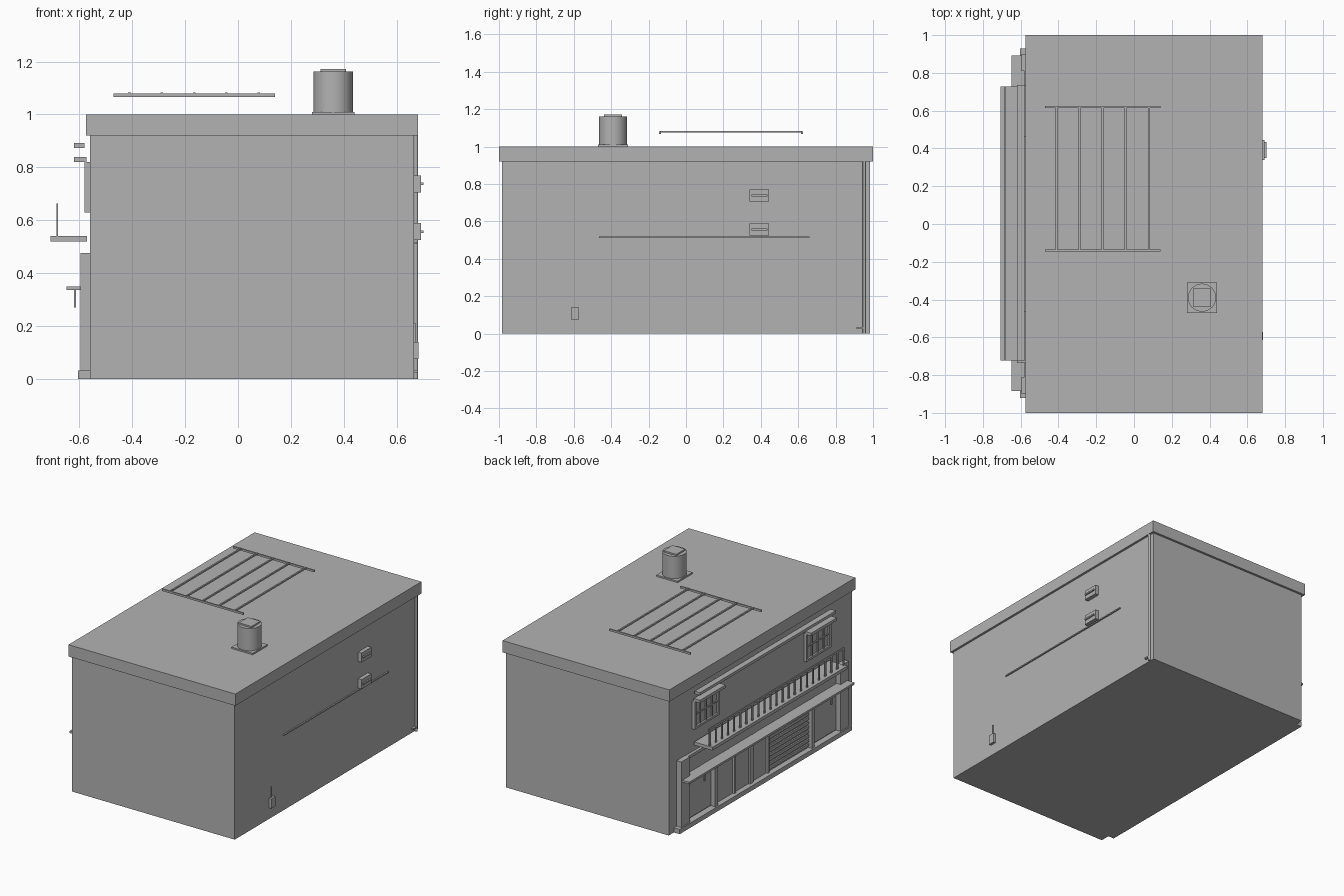
import bpy, math

cube = bpy.data.objects.get("Cube")
if cube:
    bpy.data.objects.remove(cube, do_unlink=True)

GREY = (0.45, 0.45, 0.45, 1)
grey = bpy.data.materials.new("plain_grey")
grey.use_nodes = True
grey.diffuse_color = GREY
bsdf = grey.node_tree.nodes["Principled BSDF"]
bsdf.inputs["Base Color"].default_value = GREY
bsdf.inputs["Roughness"].default_value = 0.8


def box(name, xs, ys, zs):
    """Axis-aligned box given by its x, y and z ranges."""
    bpy.ops.mesh.primitive_cube_add(size=1)
    ob = bpy.context.object
    ob.name = name
    ranges = [sorted(r) for r in (xs, ys, zs)]
    for v in ob.data.vertices:
        for i, (lo, hi) in enumerate(ranges):
            v.co[i] = hi if v.co[i] > 0 else lo
    ob.data.materials.append(grey)
    return ob


def cylinder(name, radius, centre, zs, sides=16):
    bpy.ops.mesh.primitive_cylinder_add(
        vertices=sides, radius=radius, depth=zs[1] - zs[0],
        location=(*centre, sum(zs) / 2))
    ob = bpy.context.object
    ob.name = name
    ob.data.materials.append(grey)
    bpy.ops.object.shade_smooth_by_angle(angle=math.radians(30))
    return ob


def spread(lo, hi, count):
    return [lo + (hi - lo) * i / (count - 1) for i in range(count)]


WALL = -0.56    # shop front wall
SIDE = 0.665    # opposite wall

# Building shell
box("building_body", (WALL, SIDE), (-0.985, 0.985), (0, 0.925))
box("roof_slab", (-0.575, 0.68), (-1, 1), (0.92, 1.0))

# Roof rack
for y in (-0.14, 0.62):
    box("rack_rail", (-0.47, 0.14), (y - 0.005, y + 0.005), (1.067, 1.08))
for x in spread(-0.41, 0.078, 5):
    box("rack_bar", (x - 0.005, x + 0.005), (-0.14, 0.62), (1.074, 1.084))

# Roof vent
VX, VY = 0.36, -0.39
box("vent_base", (VX - 0.08, VX + 0.08), (VY - 0.08, VY + 0.08), (1.0, 1.01))
cylinder("vent_drum", 0.075, (VX, VY), (1.01, 1.162))
box("vent_cap", (VX - 0.048, VX + 0.048), (VY - 0.048, VY + 0.048), (1.16, 1.172))

# Service side: cooling units, pipes and meter
for z in (0.738, 0.557):
    box("cooling_unit", (SIDE, 0.692), (0.34, 0.445), (z - 0.032, z + 0.032))
    box("unit_grip", (0.69, 0.701), (0.35, 0.435), (z - 0.005, z + 0.005))
box("wall_pipe", (SIDE, 0.674), (-0.465, 0.66), (0.51, 0.518))
cylinder("downpipe", 0.008, (0.673, 0.953), (0, 0.92), 12)
box("downpipe_spout", (SIDE, 0.68), (0.912, 0.953), (0.025, 0.034))
box("meter_box", (SIDE, 0.682), (-0.615, -0.572), (0.075, 0.14))
box("meter_conduit", (SIDE, 0.671), (-0.597, -0.591), (0.14, 0.212))

# Shop front: cornice, upper windows and awnings
box("cornice_rail", (-0.62, -0.58), (-0.725, 0.735), (0.873, 0.892))
for s in (1, -1):
    lo, hi = 0.475, 0.725
    zlo, zhi = 0.63, 0.82
    box("window_awning", (-0.62, -0.572), (s * 0.46, s * 0.735), (0.82, 0.84))
    box("window_glass", (-0.567, WALL), (s * lo, s * hi), (zlo, zhi))
    for y in (lo, hi):
        box("window_jamb", (-0.58, WALL), (s * y - 0.009, s * y + 0.009), (zlo, zhi))
    for z in (zlo, zhi - 0.015):
        box("window_rail", (-0.58, WALL), (s * lo, s * hi), (z, z + 0.015))
    for y in spread(lo, hi, 5)[1:-1]:
        box("window_mullion", (-0.575, WALL), (s * y - 0.004, s * y + 0.004), (zlo, zhi))
    box("window_crossbar", (-0.575, WALL), (s * lo, s * hi), (0.721, 0.729))

# Balcony
box("balcony_floor", (-0.708, -0.57), (-0.722, 0.727), (0.519, 0.541))
for y in spread(-0.715, 0.72, 23):
    box("baluster", (-0.687, -0.68), (y - 0.007, y + 0.007), (0.541, 0.66))
box("balcony_handrail", (-0.687, -0.68), (-0.722, 0.727), (0.65, 0.663))

# Ground floor: plinth, pillars, lintel and canopy
box("plinth", (-0.604, WALL), (-0.92, 0.93), (0, 0.032))
for s in (1, -1):
    box("end_pillar", (-0.596, WALL), (s * 0.81, s * 0.9), (0.005, 0.477))
    box("hanging_lamp", (-0.62, -0.612), (s * 0.68 - 0.008, s * 0.68 + 0.008), (0.27, 0.336))
    box("inner_post", (-0.594, WALL), (s * 0.52 - 0.015, s * 0.52 + 0.015), (0.03, 0.34))
    box("side_pane", (-0.568, WALL), (s * 0.545, s * 0.8), (0.04, 0.335))
box("lintel", (-0.58, WALL), (-0.81, 0.81), (0.455, 0.475))
box("canopy", (-0.648, -0.565), (-0.885, 0.892), (0.336, 0.35))

# Shop doors
box("door_panel", (-0.568, WALL), (-0.05, 0.5), (0.032, 0.336))
for y in (0.3, 0.13, 0.11, -0.06):
    box("door_stile", (-0.58, WALL), (y - 0.009, y + 0.009), (0.032, 0.336))

# Roller shutter
box("shutter_panel", (-0.566, WALL), (-0.5, -0.07), (0.032, 0.336))
for z in spread(0.045, 0.315, 10):
    box("shutter_slat", (-0.575, WALL), (-0.5, -0.07), (z, z + 0.018))
